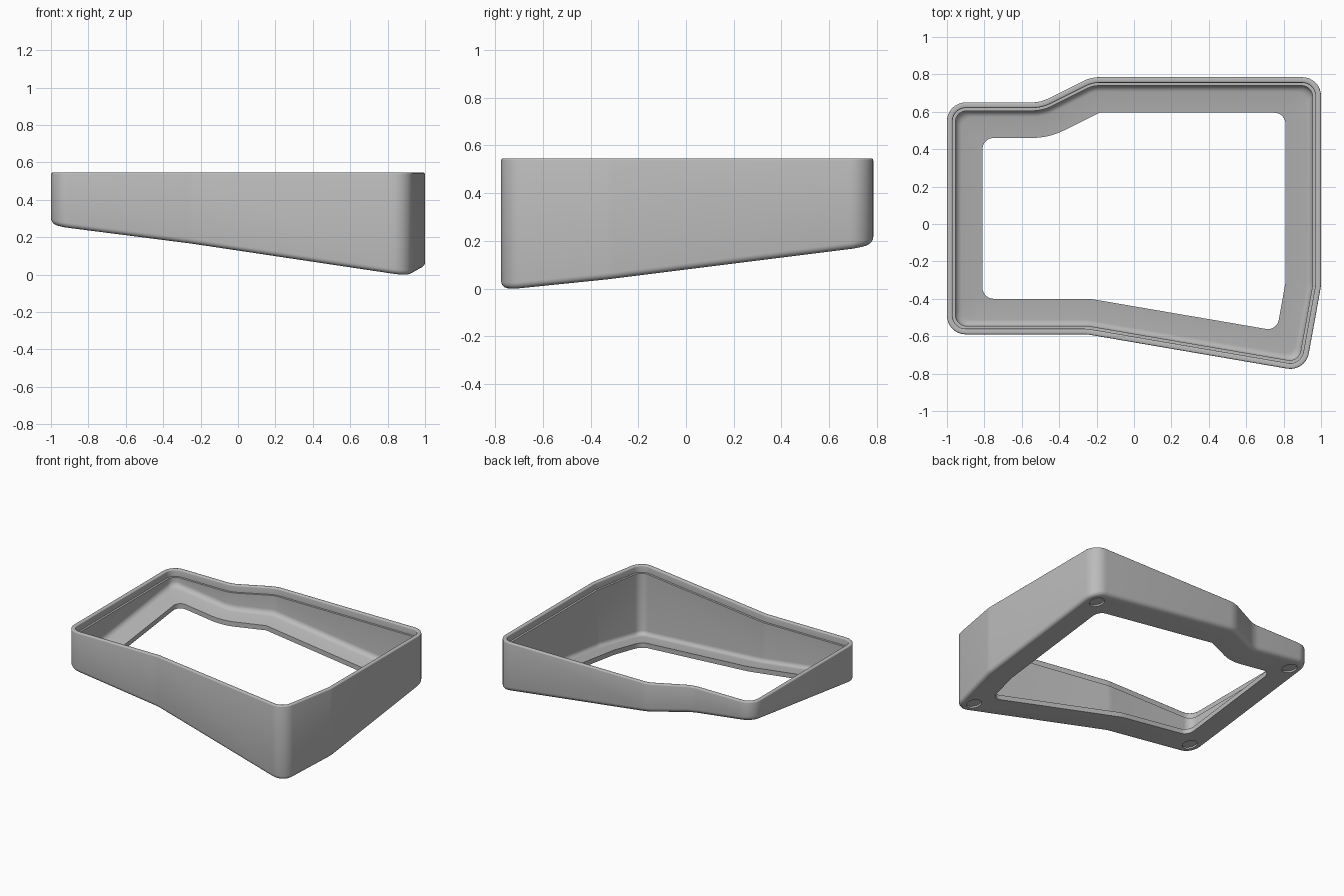
import bpy, bmesh, math
from mathutils import Vector

cube = bpy.data.objects.get("Cube")
if cube:
    bpy.data.objects.remove(cube, do_unlink=True)

# Outer plan outline, counter-clockwise: x, y, corner radius
OUTLINE = [(-1, -.59, .1), (-.25, -.59, .2), (.917, -.79, .1), (1, -.33, .2),
           (1, .785, .1), (-.23, .785, .2), (-.5, .65, .2), (-1, .65, .1)]
TOP = .545
SLOPE = Vector((-.128, .125))      # tilt of the underside
SEGS = 8


def offset_corners(d):
    """Mitred inward offset of the outline corners."""
    pts = [Vector(p[:2]) for p in OUTLINE]
    result = []
    for i, p in enumerate(pts):
        a = (p - pts[i - 1]).normalized()
        b = (pts[(i + 1) % len(pts)] - p).normalized()
        na, nb = Vector((-a.y, a.x)), Vector((-b.y, b.x))
        result.append((p + (na + nb) * d / (1 + na.dot(nb)), a, b))
    return result


def ring(d):
    """Rounded outline, inset by d, always with the same point count."""
    pts = []
    for (p, a, b), corner in zip(offset_corners(d), OUTLINE):
        turn = math.atan2(a.x * b.y - a.y * b.x, a.dot(b))
        side = math.copysign(1, turn)
        smallest = .06 if corner[2] < .15 else .01
        r = max(corner[2] - side * d, smallest)
        start = p - a * r * math.tan(abs(turn) / 2)
        normal = Vector((-a.y, a.x)) * side
        centre = start + normal * r
        for k in range(SEGS + 1):
            t = turn * k / SEGS
            c, s = math.cos(t), math.sin(t)
            v = start - centre
            pts.append(centre + Vector((v.x * c - v.y * s, v.x * s + v.y * c)))
    return pts


def arc(cx, cz, r, a0, a1, n=5):
    angles = [math.radians(a0 + (a1 - a0) * i / n) for i in range(n + 1)]
    return [(cx + r * math.cos(t), cz + r * math.sin(t)) for t in angles]


BASE = -min(p.dot(SLOPE) for p in ring(.03))


def underside(p):
    return BASE + p.dot(SLOPE)


# Wall section as (inset, height, measured from the sloping underside?)
def tag(points, sloped):
    return [(d, z, sloped) for d, z in points]


section = (
    tag(arc(.03, .03, .03, 180, 270), True)             # outer bottom rounding
    + tag([(.19, 0), (.19, .035)], True)                # opening edge
    + tag(arc(.078, .068, .033, 270, 180), True)        # floor to wall fillet
    + tag([(.045, TOP - .05), (.03, TOP - .05)], False)  # inner step
    + tag(arc(.022, TOP - .008, .008, 0, 90, 3), False)  # rounded rim
    + tag(arc(.008, TOP - .008, .008, 90, 180, 3), False))

# Case shell: loft the section around the outline
bm = bmesh.new()
loops = []
for d, z, sloped in section:
    loops.append([bm.verts.new((p.x, p.y, z + (underside(p) if sloped else 0)))
                  for p in ring(d)])
for i, lower in enumerate(loops):
    upper = loops[(i + 1) % len(loops)]
    n = len(lower)
    for j in range(n):
        k = (j + 1) % n
        bm.faces.new((lower[j], lower[k], upper[k], upper[j]))
bmesh.ops.recalc_face_normals(bm, faces=bm.faces)
mesh = bpy.data.meshes.new("case_frame")
bm.to_mesh(mesh)
bm.free()
case = bpy.data.objects.new("case_frame", mesh)
bpy.context.collection.objects.link(case)

grey = bpy.data.materials.new("plain_grey")
grey.use_nodes = True
colour = (.5, .5, .5, 1)
grey.diffuse_color = colour
grey.node_tree.nodes["Principled BSDF"].inputs["Base Color"].default_value = colour
mesh.materials.append(grey)

# Round foot recesses in the underside, one at each main corner
normal = Vector((-SLOPE.x, -SLOPE.y, 1)).normalized()
corners = offset_corners(.1)
for i, corner in enumerate(OUTLINE):
    if corner[2] > .15:
        continue
    p = corners[i][0]
    bpy.ops.mesh.primitive_cylinder_add(
        vertices=32, radius=.052, depth=.024,
        location=(p.x, p.y, underside(p)),
        rotation=normal.to_track_quat('Z', 'Y').to_euler())
    cutter = bpy.context.object
    cutter.name = "foot_cutter"
    cutter.hide_render = True
    cutter.data.materials.append(grey)
    cut = case.modifiers.new("foot_recess", 'BOOLEAN')
    cut.operation = 'DIFFERENCE'
    cut.solver = 'EXACT'
    cut.object = cutter
    bpy.context.view_layer.objects.active = case
    bpy.ops.object.modifier_apply(modifier=cut.name)
    bpy.data.objects.remove(cutter, do_unlink=True)

bpy.ops.object.select_all(action='DESELECT')
case.select_set(True)
bpy.context.view_layer.objects.active = case
bpy.ops.object.shade_smooth_by_angle(angle=math.radians(35))
